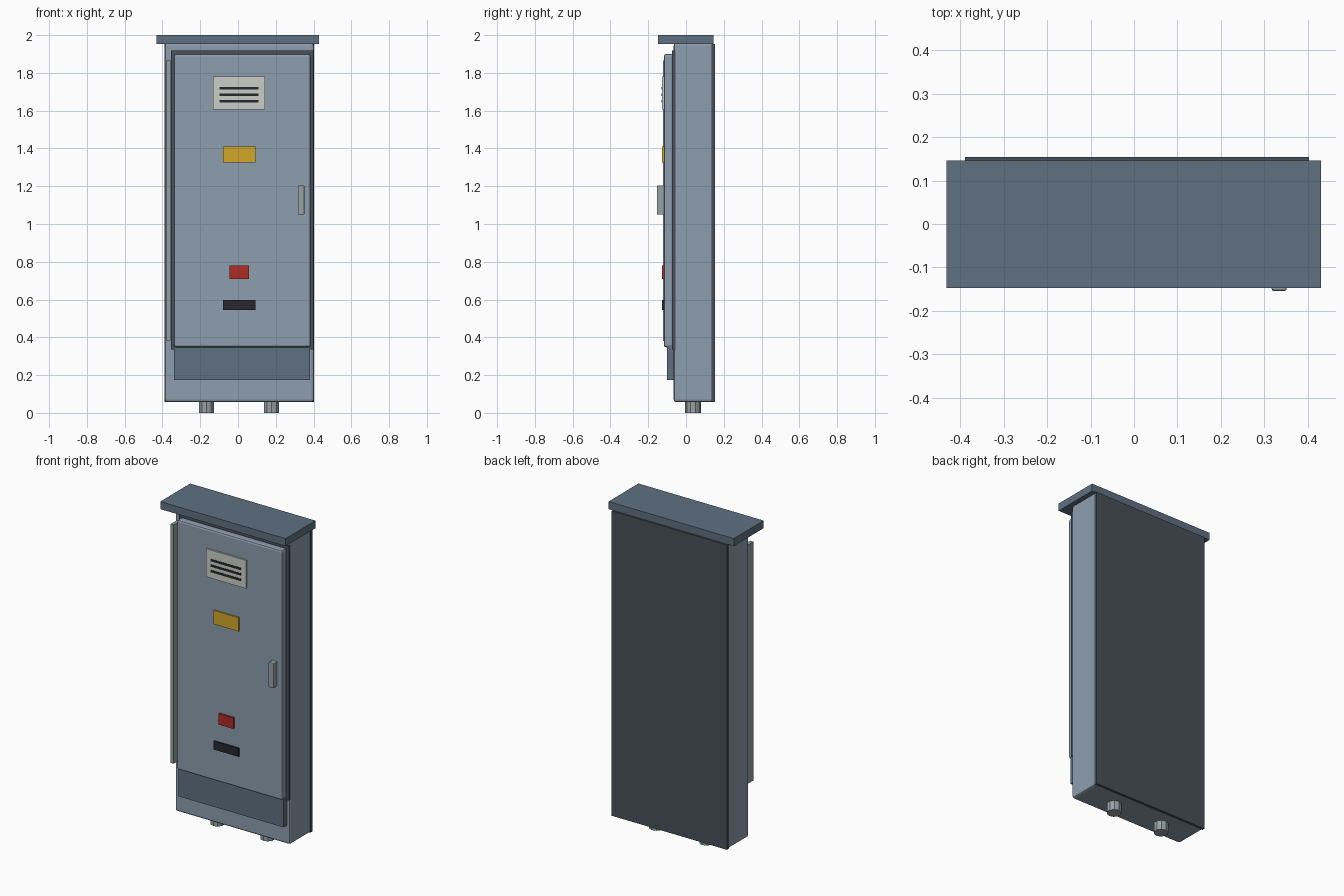
import bpy, bmesh
from mathutils import Matrix

if "Cube" in bpy.data.objects:
    bpy.data.objects.remove(bpy.data.objects["Cube"])

def material(name, r, g, b):
    m = bpy.data.materials.new(name)
    m.diffuse_color = (r, g, b, 1)
    m.use_nodes = True
    m.node_tree.nodes["Principled BSDF"].inputs["Base Color"].default_value = m.diffuse_color
    return m

PAINT = material("paint", 0.27, 0.34, 0.42)
TRIM = material("dark_paint", 0.115, 0.16, 0.22)
SEAL = material("seal", 0.065, 0.08, 0.10)
METAL = material("metal", 0.31, 0.36, 0.37)
PALE = material("pale_plate", 0.60, 0.62, 0.57)
YELLOW = material("yellow", 0.63, 0.39, 0.02)
RED = material("red", 0.43, 0.025, 0.02)
BLACK = material("black", 0.02, 0.02, 0.026)

def finish(bm, name, mat):
    me = bpy.data.meshes.new(name)
    bm.to_mesh(me)
    bm.free()
    me.materials.append(mat)
    ob = bpy.data.objects.new(name, me)
    bpy.context.collection.objects.link(ob)
    return ob

def box(name, x, y, z, mat, bevel=0):
    """Box from (min, max) ranges, optionally with bevelled edges."""
    bm = bmesh.new()
    size = [r[1] - r[0] for r in (x, y, z)]
    mid = [(r[0] + r[1]) / 2 for r in (x, y, z)]
    bmesh.ops.create_cube(bm, size=1, matrix=Matrix.Translation(mid) @ Matrix.Diagonal((*size, 1)))
    ob = finish(bm, name, mat)
    if bevel:
        mod = ob.modifiers.new("bevel", 'BEVEL')
        mod.width, mod.segments = bevel, 2
    return ob

# Cabinet shell
box("cabinet_body", (-0.388, 0.402), (-0.065, 0.145), (0.058, 1.957), PAINT, 0.012)
box("back_panel", (-0.389, 0.403), (0.135, 0.154), (0.058, 1.952), SEAL)
box("roof", (-0.431, 0.43), (-0.147, 0.146), (1.953, 2.0), TRIM)

# Door with its seal, hinge and the kick plate below
box("door_seal", (-0.354, 0.401), (-0.073, -0.055), (0.336, 1.918), SEAL)
box("door", (-0.339, 0.384), (-0.117, -0.068), (0.347, 1.9), PAINT, 0.012)
box("hinge", (-0.378, -0.357), (-0.121, -0.06), (0.381, 1.865), METAL)
box("kick_plate", (-0.339, 0.382), (-0.10, -0.06), (0.175, 0.352), TRIM)
box("handle", (0.317, 0.351), (-0.154, -0.11), (1.05, 1.205), METAL, 0.004)

# Vent plate and slots
box("vent_plate", (-0.132, 0.143), (-0.127, -0.11), (1.605, 1.78), PALE)
for i in range(3):
    z = 1.65 + i * 0.034
    box(f"vent_slot_{i + 1}", (-0.098, 0.109), (-0.129, -0.12), (z - 0.007, z + 0.007), BLACK)

# Coloured plates on the door
for name, half, z, mat in (("warning_plate", 0.086, (1.325, 1.41), YELLOW),
                           ("red_plate", 0.051, (0.71, 0.779), RED),
                           ("black_plate", 0.086, (0.546, 0.598), BLACK)):
    box(name, (0.006 - half, 0.006 + half), (-0.127, -0.11), z, mat)

# Cable glands under the cabinet
for side, x in (("left", -0.167), ("right", 0.178)):
    bm = bmesh.new()
    bmesh.ops.create_cone(bm, cap_ends=True, segments=10, radius1=0.042, radius2=0.042,
                          depth=0.07, matrix=Matrix.Translation((x, 0.038, 0.035)))
    finish(bm, f"cable_gland_{side}", METAL)
